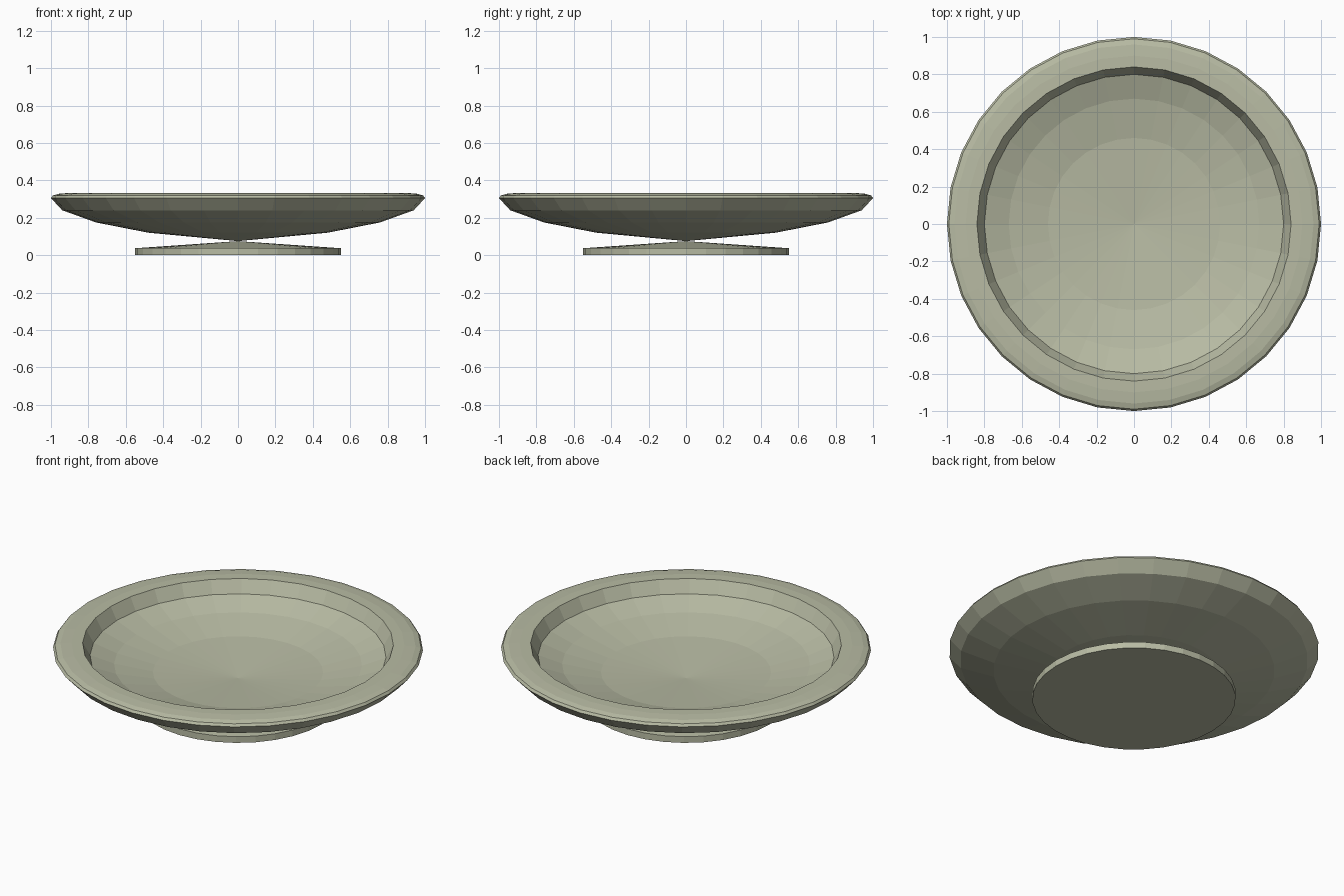
import bpy
import bmesh
from math import cos, sin, tau

SIDES = 32

cube = bpy.data.objects.get("Cube")
if cube:
    bpy.data.objects.remove(cube, do_unlink=True)

# One pale sage glaze for the whole dish
glaze = bpy.data.materials.new("pale_sage")
glaze.use_nodes = True
colour = (0.48, 0.50, 0.37, 1)
glaze.diffuse_color = colour
glaze.node_tree.nodes["Principled BSDF"].inputs["Base Color"].default_value = colour


def lathe(name, profile):
    """Turn a closed (radius, height) profile, starting and ending on the axis."""
    bm = bmesh.new()
    rings = []
    for r, z in profile:
        if r == 0:
            rings.append([bm.verts.new((0, 0, z))] * SIDES)
        else:
            angles = [tau * i / SIDES for i in range(SIDES)]
            rings.append([bm.verts.new((r * cos(a), r * sin(a), z)) for a in angles])
    for low, high in zip(rings, rings[1:]):
        for i in range(SIDES):
            j = (i + 1) % SIDES
            corners = dict.fromkeys((low[i], low[j], high[j], high[i]))
            bm.faces.new(list(corners))
    bmesh.ops.recalc_face_normals(bm, faces=bm.faces)
    mesh = bpy.data.meshes.new(name)
    bm.to_mesh(mesh)
    bm.free()
    mesh.materials.append(glaze)
    obj = bpy.data.objects.new(name, mesh)
    bpy.context.collection.objects.link(obj)
    return obj


# Bowl: underside, rounded rim, then the hollow
underside = [(0, 0.075), (0.48, 0.12), (0.76, 0.175), (0.94, 0.24), (1, 0.305)]
rim = [(0.99, 0.319), (0.96, 0.328), (0.90, 0.333), (0.84, 0.333)]
hollow = [(0.80, 0.26), (0.67, 0.21), (0.46, 0.165), (0, 0.13)]
lathe("dish", underside + rim + hollow)

# Foot: flat disc rising to a shallow cone that meets the bowl
lathe("foot", [(0, 0), (0.55, 0), (0.55, 0.037), (0, 0.075)])
